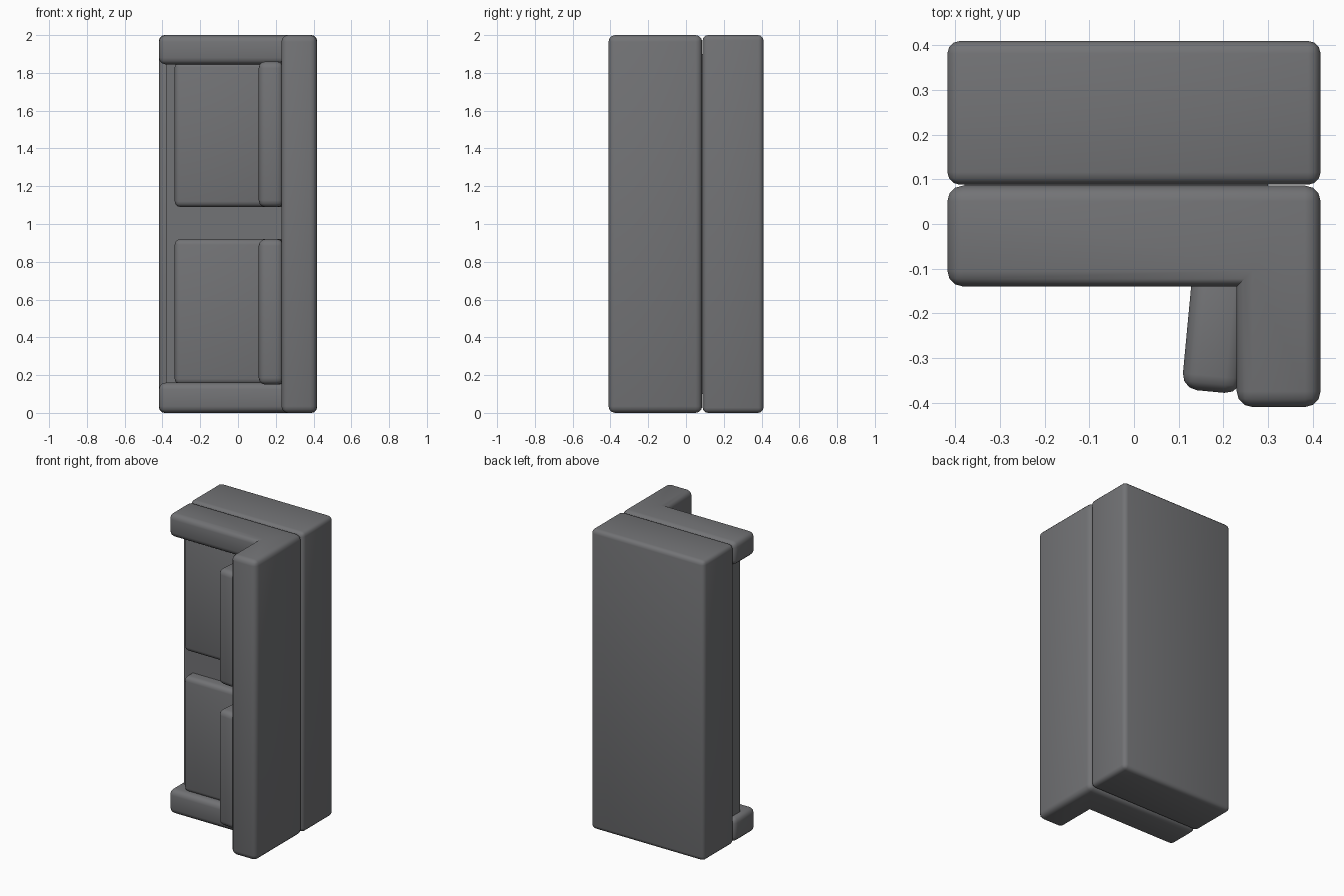
import bpy, bmesh, math
from mathutils import Matrix
from itertools import product

if "Cube" in bpy.data.objects:
    bpy.data.objects.remove(bpy.data.objects["Cube"])

fabric = bpy.data.materials.new("dark_grey_fabric")
fabric.diffuse_color = (0.17, 0.172, 0.18, 1)
fabric.use_nodes = True
fabric.node_tree.nodes["Principled BSDF"].inputs["Base Color"].default_value = fabric.diffuse_color


def finish(name, bm):
    me = bpy.data.meshes.new(name)
    bm.to_mesh(me)
    bm.free()
    me.materials.append(fabric)
    ob = bpy.data.objects.new(name, me)
    bpy.context.collection.objects.link(ob)
    bpy.ops.object.select_all(action='DESELECT')
    ob.select_set(True)
    bpy.context.view_layer.objects.active = ob
    bpy.ops.object.shade_smooth_by_angle(angle=math.radians(35))
    return ob


def round_edges(bm, r, seg=3):
    bm.normal_update()
    edges = [e for e in bm.edges if e.calc_face_angle_signed(0) > 0.5]
    bmesh.ops.bevel(bm, geom=edges, offset=r, segments=seg, profile=0.5,
                    affect='EDGES', clamp_overlap=True)


def soft_box(name, lo, hi, r, turn=0):
    bm = bmesh.new()
    bmesh.ops.create_cube(bm, size=1)
    bmesh.ops.scale(bm, vec=[b - a for a, b in zip(lo, hi)], verts=bm.verts)
    if r:
        round_edges(bm, r)
    centre = [(a + b) / 2 for a, b in zip(lo, hi)]
    bm.transform(Matrix.Translation(centre) @ Matrix.Rotation(turn, 4, 'Z'))
    return finish(name, bm)


# Plinth, and the seat deck that fills the space between the arms
soft_box("base", (-0.418, 0.088, 0), (0.418, 0.41, 2), 0.028)
soft_box("seat_deck", (-0.38, -0.025, 0.1), (0.3, 0.12, 1.9), 0)

# Back and both arms as one body, made from the outer faces of a coarse cell grid
cuts = [(-0.418, 0.23, 0.418), (-0.41, -0.14, 0.086), (0, 0.16, 1.845, 2)]
solid = {c for c in product(range(2), range(2), range(3))
         if c[0] == 1 or (c[1] == 1 and c[2] != 1)}
bm = bmesh.new()
for cell in solid:
    for axis, side in product(range(3), (0, 1)):
        near = list(cell)
        near[axis] += 2 * side - 1
        if tuple(near) in solid:
            continue
        u, v = (axis + 1) % 3, (axis + 2) % 3
        quad = []
        for du, dv in ((0, 0), (1, 0), (1, 1), (0, 1)):
            i = list(cell)
            i[axis] += side
            i[u] += du
            i[v] += dv
            quad.append(bm.verts.new([cuts[k][i[k]] for k in range(3)]))
        bm.faces.new(quad if side else quad[::-1])
bmesh.ops.remove_doubles(bm, verts=bm.verts, dist=1e-4)
bmesh.ops.dissolve_limit(bm, angle_limit=0.01, verts=bm.verts, edges=bm.edges)
round_edges(bm, 0.035)
finish("back_and_arms", bm)

# Seat cushions and leaning back cushions
for n, z in enumerate((0.15, 1.09), 1):
    soft_box(f"seat_cushion_{n}", (-0.335, -0.1, z), (0.25, 0.06, z + 0.77), 0.03)
    soft_box(f"back_cushion_{n}", (0.12, -0.376, z), (0.252, -0.08, z + 0.77), 0.035,
             math.radians(-5.4))
